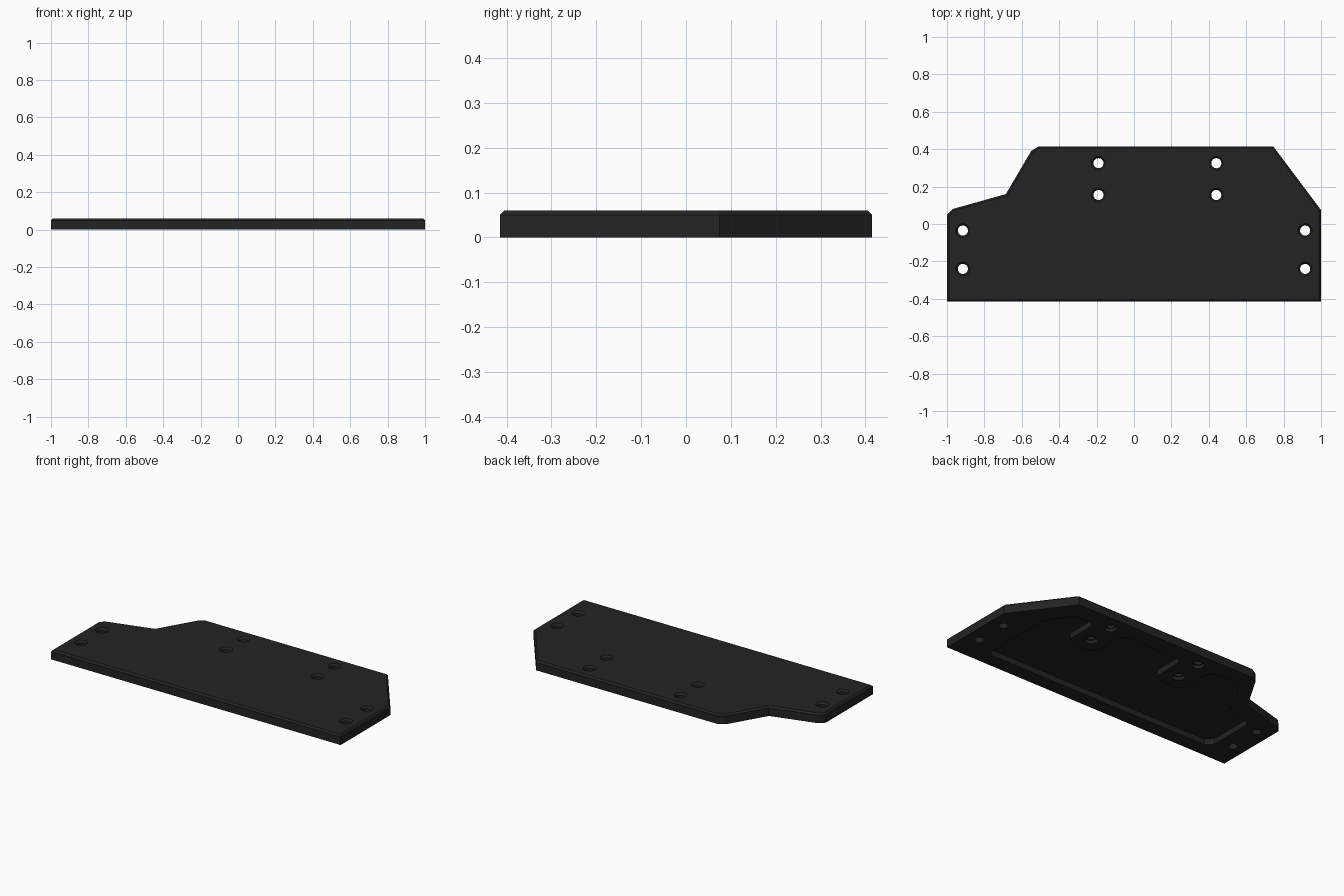
import bpy, bmesh, math
from mathutils import Vector

if "Cube" in bpy.data.objects:
    bpy.data.objects.remove(bpy.data.objects["Cube"])

dark = bpy.data.materials.new("matte_black")
dark.diffuse_color = (0.017, 0.017, 0.017, 1)
dark.use_nodes = True
dark.node_tree.nodes["Principled BSDF"].inputs["Base Color"].default_value = dark.diffuse_color


def inset(pts, d):
    """Miter-offset a counter-clockwise outline inward by d."""
    out = []
    for i, p in enumerate(pts):
        p = Vector(p)
        a = (p - Vector(pts[i - 1])).normalized()
        b = (Vector(pts[(i + 1) % len(pts)]) - p).normalized()
        na, nb = Vector((-a.y, a.x)), Vector((-b.y, b.x))
        out.append(p + (na + nb) * d / (1 + na.dot(nb)))
    return out


def loft(name, rings):
    """Solid from stacked (outline, z) rings with the same point count."""
    bm = bmesh.new()
    loops = [[bm.verts.new((p[0], p[1], z)) for p in pts] for pts, z in rings]
    bm.faces.new(loops[0][::-1])
    bm.faces.new(loops[-1])
    n = len(loops[0])
    for lo, hi in zip(loops, loops[1:]):
        for i in range(n):
            j = (i + 1) % n
            bm.faces.new((lo[i], lo[j], hi[j], hi[i]))
    mesh = bpy.data.meshes.new(name)
    bm.to_mesh(mesh)
    bm.free()
    mesh.materials.append(dark)
    ob = bpy.data.objects.new(name, mesh)
    bpy.context.collection.objects.link(ob)
    return ob


def circle(x, y, r, n=24):
    return [(x + r * math.cos(math.tau * i / n), y + r * math.sin(math.tau * i / n))
            for i in range(n)]


def cut(target, cutter):
    m = target.modifiers.new(cutter.name, 'BOOLEAN')
    m.operation, m.solver, m.object = 'DIFFERENCE', 'EXACT', cutter
    cutter.hide_render = True
    cutter.hide_set(True)


# Plate with a chamfered top edge
outline = [(-1, -.415), (1, -.415), (1, .075), (.745, .415), (-.51, .415),
           (-.55, .39), (-.685, .16), (-.97, .08), (-1, .05)]
plate = loft("mounting_plate", [(outline, 0), (outline, .05), (inset(outline, .01), .06)])


# Underside pocket that leaves a rim and two rounded hole bosses
def boss(cx, r=.1, c=.05):
    right = [(cx + r + .03, .305), (cx + r, .275)]
    arc_r = [(cx + r - c + c * math.cos(math.radians(t)), .11 - c * math.sin(math.radians(t)))
             for t in range(0, 91, 15)]
    half = right + arc_r
    return half + [(2 * cx - x, y) for x, y in reversed(half)]


pocket = [(-.78, -.325), (.76, -.325), (.78, -.31), (.78, .15), (.68, .305)]
pocket += boss(.44) + boss(-.19)
pocket += [(-.47, .305), (-.51, .28), (-.64, .065), (-.80, .015), (-.82, -.01), (-.82, -.285)]
cut(plate, loft("pocket_cutter", [(pocket, -.02), (pocket, .035)]))

# Countersunk screw holes; the boss holes are also counterbored below
holes = [(s * .915, y, False) for s in (-1, 1) for y in (-.24, -.035)]
holes += [(x, y, True) for x in (-.19, .44) for y in (.155, .325)]
for i, (x, y, bored) in enumerate(holes):
    low = .036 if bored else .027
    rings = [(circle(x, y, low), -.02)]
    if bored:
        rings.append((circle(x, y, low), .02))
    rings += [(circle(x, y, .027), .02 if not bored else .0201),
              (circle(x, y, .027), .047), (circle(x, y, .037), .06), (circle(x, y, .037), .08)]
    cut(plate, loft(f"hole_cutter_{i}", rings))

# Apply the cuts and smooth only the round walls
bpy.context.view_layer.objects.active = plate
plate.select_set(True)
for m in list(plate.modifiers):
    bpy.ops.object.modifier_apply(modifier=m.name)
bpy.ops.object.shade_smooth_by_angle(angle=math.radians(20))
for ob in list(bpy.data.objects):
    if ob != plate:
        bpy.data.objects.remove(ob)
